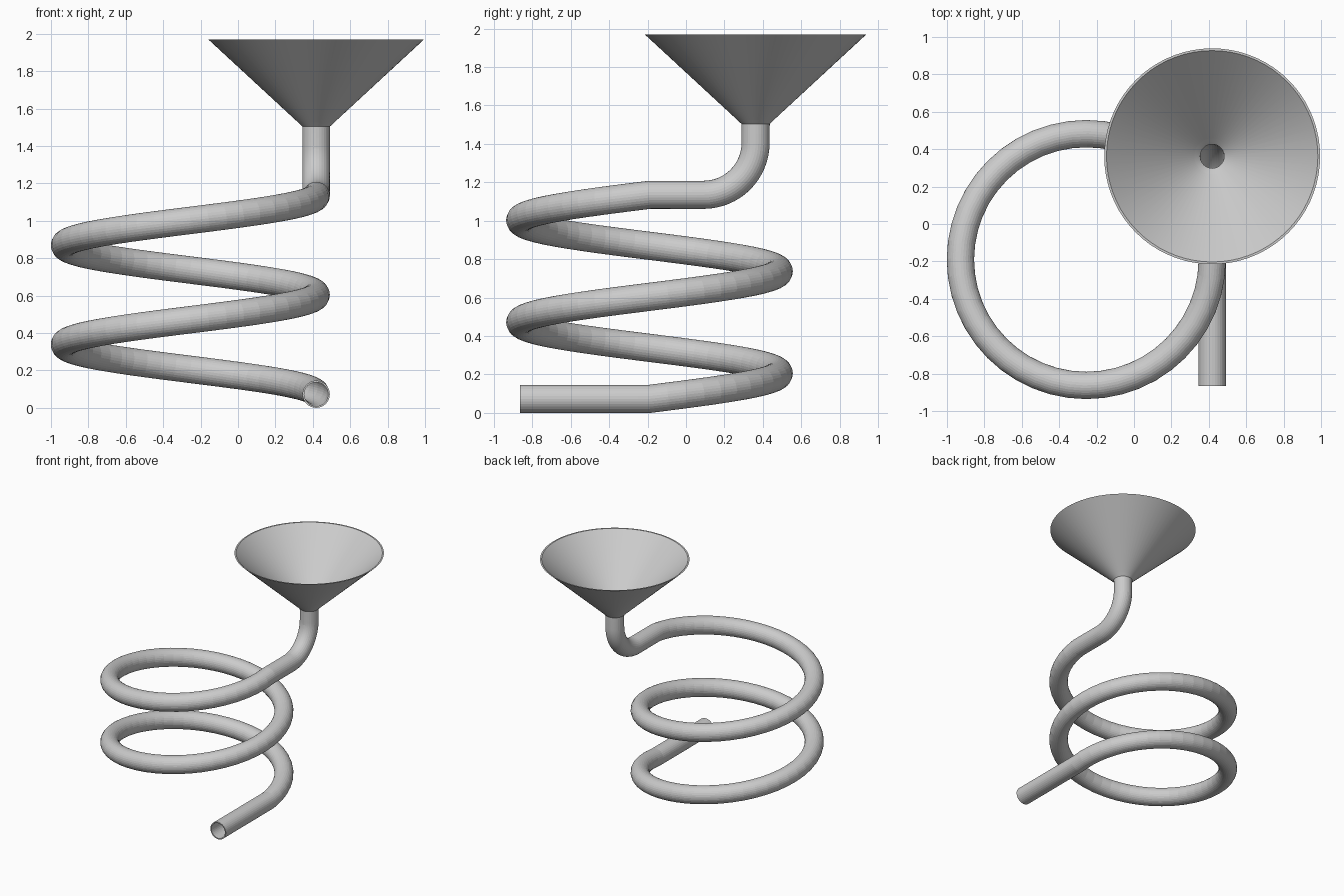
import bpy, bmesh
from math import sin, cos, pi
from mathutils import Vector

if "Cube" in bpy.data.objects:
    bpy.data.objects.remove(bpy.data.objects["Cube"])

CX, CY, R = -0.255, -0.19, 0.673      # coil axis and radius
PITCH, TURNS, Z0 = 0.531, 2, 0.073
RO, RI = 0.073, 0.064                 # pipe outer and inner radius
PX, FY = CX + R, 0.362                # pipe x, funnel y
SIDES = 32


def make_object(name, bm):
    bmesh.ops.recalc_face_normals(bm, faces=bm.faces)
    mesh = bpy.data.meshes.new(name)
    bm.to_mesh(mesh)
    bm.free()
    obj = bpy.data.objects.new(name, mesh)
    bpy.context.collection.objects.link(obj)
    bpy.context.view_layer.objects.active = obj
    obj.select_set(True)
    bpy.ops.object.shade_smooth_by_angle(angle=0.1)
    obj.select_set(False)
    return obj


def bridge(bm, rings):
    for a, b in zip(rings, rings[1:]):
        n = len(a)
        for i in range(n):
            bm.faces.new((a[i], a[(i + 1) % n], b[(i + 1) % n], b[i]))


# Pipe path: straight outlet, two-turn coil, straight run, bend up to funnel
X = Vector((1, 0, 0))
path = [(Vector((PX, -0.865, Z0)), X)]
steps = 48 * TURNS
for i in range(steps + 1):
    a = 2 * pi * TURNS * i / steps
    radial = Vector((cos(a), sin(a), 0))
    path.append((Vector((CX, CY, Z0 + PITCH * TURNS * i / steps)) + R * radial, radial))
z1 = Z0 + PITCH * TURNS
bend = 0.27
for i in range(17):
    a = pi / 2 * i / 16
    path.append((Vector((PX, FY - bend + bend * sin(a), z1 + bend * (1 - cos(a)))), X))
path.append((Vector((PX, FY, 1.502)), X))


def sweep(bm, radius):
    rings = []
    for i, (p, right) in enumerate(path):
        t = Vector()
        if i > 0:
            t += (p - path[i - 1][0]).normalized()
        if i < len(path) - 1:
            t += (path[i + 1][0] - p).normalized()
        up = right.cross(t).normalized()
        rings.append([bm.verts.new(p + radius * (right * cos(2 * pi * k / SIDES)
                                                 + up * sin(2 * pi * k / SIDES)))
                      for k in range(SIDES)])
    return rings


# Hollow spiral pipe: inner wall, rim at the outlet, outer wall
bm = bmesh.new()
inner, outer = sweep(bm, RI), sweep(bm, RO)
bridge(bm, inner[::-1] + outer)
make_object("spiral_pipe", bm)

# Funnel: thin conical wall, revolved
bm = bmesh.new()
profile = [(RI, 1.495), (0.565, 1.97), (0.577, 1.97), (RO + 0.001, 1.505), (RO + 0.001, 1.495)]
N = 72
bridge(bm, [[bm.verts.new((PX + r * cos(2 * pi * k / N), FY + r * sin(2 * pi * k / N), z))
             for k in range(N)] for r, z in profile])
make_object("funnel", bm)
